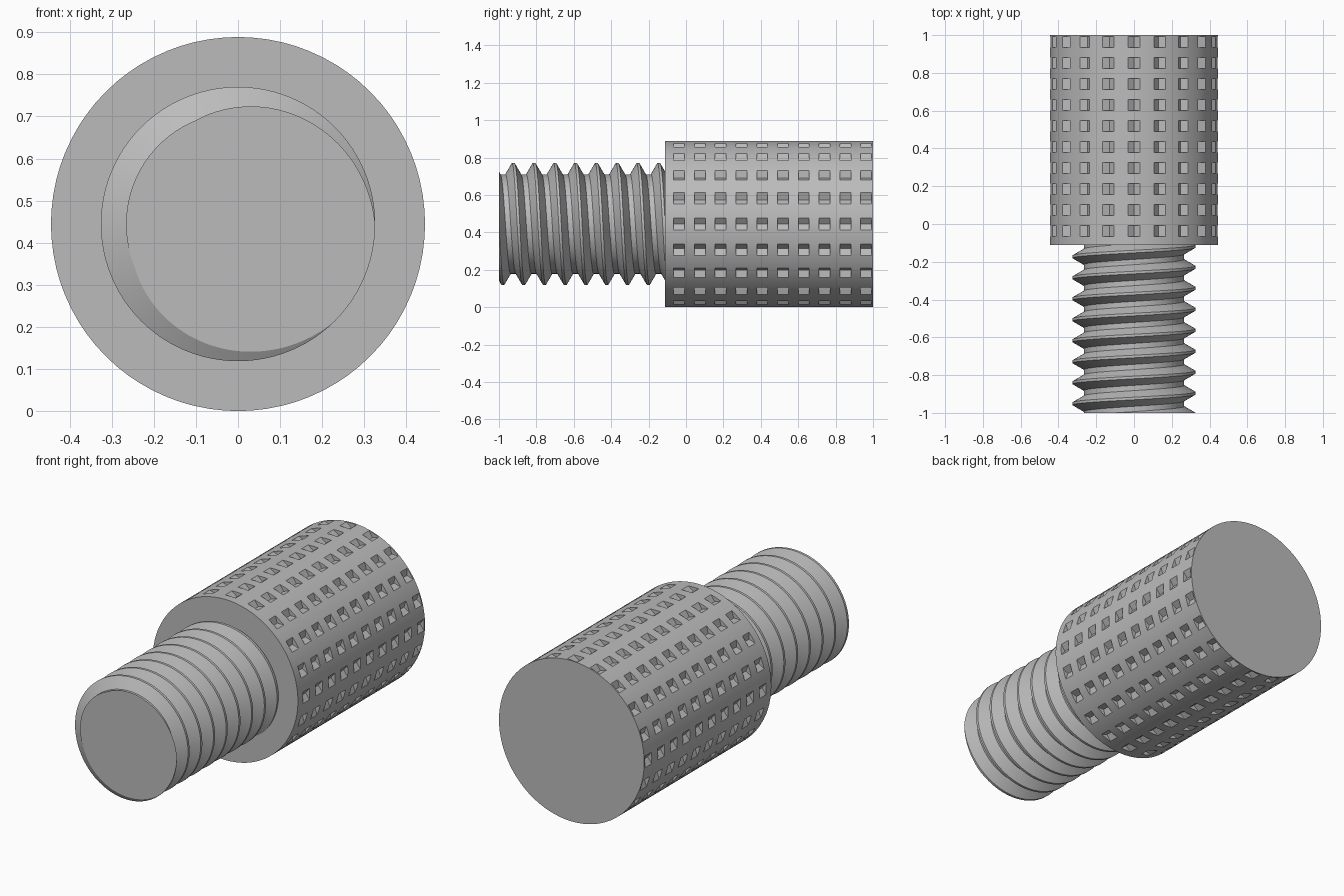
import bpy, bmesh
from math import sin, cos, pi, radians

cube = bpy.data.objects.get("Cube")
if cube:
    bpy.data.objects.remove(cube)

PITCH = 1 / 9
R = 4 * PITCH            # grip radius, also axis height
FRONT, SHOULDER, BACK = -1.0, -PITCH, 1.0

grey = bpy.data.materials.new("steel grey")
grey.use_nodes = True
grey.diffuse_color = (0.5, 0.5, 0.5, 1)
grey.node_tree.nodes["Principled BSDF"].inputs["Base Color"].default_value = (0.5, 0.5, 0.5, 1)


def polar(r, angle, y):
    return (r * cos(angle), y, R + r * sin(angle))


def finish(bm, name):
    bmesh.ops.recalc_face_normals(bm, faces=bm.faces)
    mesh = bpy.data.meshes.new(name)
    bm.to_mesh(mesh)
    bm.free()
    mesh.materials.append(grey)
    obj = bpy.data.objects.new(name, mesh)
    bpy.context.collection.objects.link(obj)
    bpy.ops.object.select_all(action='DESELECT')
    obj.select_set(True)
    bpy.context.view_layer.objects.active = obj
    bpy.ops.object.shade_smooth_by_angle(angle=radians(25))
    return obj


def build_grip():
    # Cylinder wall laid out as a grid, with a V-shaped pocket in each marked cell
    pockets, rows = 20, 10
    half_angle, half_len, depth = 0.072, 0.029, 0.025
    step = 2 * pi / pockets
    angles = []
    for s in range(pockets):
        angles += [s * step + a for a in (-half_angle, 0, half_angle, step / 2)]
    ys = [SHOULDER]
    for k in range(rows):
        centre = -0.037 + k * PITCH
        ys += [centre - half_len, centre + half_len]
    ys.append(BACK)

    bm = bmesh.new()
    grid = [[bm.verts.new(polar(R, a, y)) for y in ys] for a in angles]
    n = len(angles)
    for c in range(n):
        left, right = grid[c], grid[(c + 1) % n]
        for j in range(len(ys) - 1):
            if j % 2 == 0 or c % 4 > 1:
                bm.faces.new((left[j], right[j], right[j + 1], left[j + 1]))
    for c in range(0, n, 4):
        a, mid, b = grid[c:c + 3]
        for j in range(1, len(ys) - 1, 2):
            e, f = [bm.verts.new(polar(R - depth, angles[c + 1], y)) for y in ys[j:j + 2]]
            bm.faces.new((a[j], a[j + 1], f, e))
            bm.faces.new((e, f, b[j + 1], b[j]))
            bm.faces.new((a[j], e, b[j], mid[j]))
            bm.faces.new((a[j + 1], mid[j + 1], b[j + 1], f))
    # End faces
    for j in (0, -1):
        bm.faces.new([col[j] for col in grid])
    finish(bm, "knurled_grip")


def build_thread():
    # Right-hand helical sweep of a trapezoid thread, trimmed flat at both ends
    major, minor, cols, turns = 0.326, 0.266, 96, 12
    profile = [(-1 / 16, major), (1 / 16, major), (3 / 8, minor), (5 / 8, minor)]
    bm = bmesh.new()
    grid = []
    for i in range(cols):
        angle = -pi / 8 - 2 * pi * i / cols
        grid.append([bm.verts.new(polar(r, angle, FRONT + PITCH * (t + off + i / cols - 2)))
                     for t in range(turns) for off, r in profile])
    count = len(grid[0])
    for i in range(cols):
        shift = len(profile) if i == cols - 1 else 0
        left, right = grid[i], grid[(i + 1) % cols]
        for j in range(count - 1 - shift):
            bm.faces.new((left[j], right[j + shift], right[j + shift + 1], left[j + 1]))
    for y, side in ((FRONT, -1), (SHOULDER + 0.01, 1)):
        cut = bmesh.ops.bisect_plane(
            bm, geom=bm.verts[:] + bm.edges[:] + bm.faces[:], dist=1e-6,
            plane_co=(0, y, 0), plane_no=(0, side, 0), clear_outer=True)
        rim = [g for g in cut["geom_cut"] if isinstance(g, bmesh.types.BMEdge)]
        bmesh.ops.contextual_create(bm, geom=rim)
    finish(bm, "threaded_stud")


build_grip()
build_thread()
